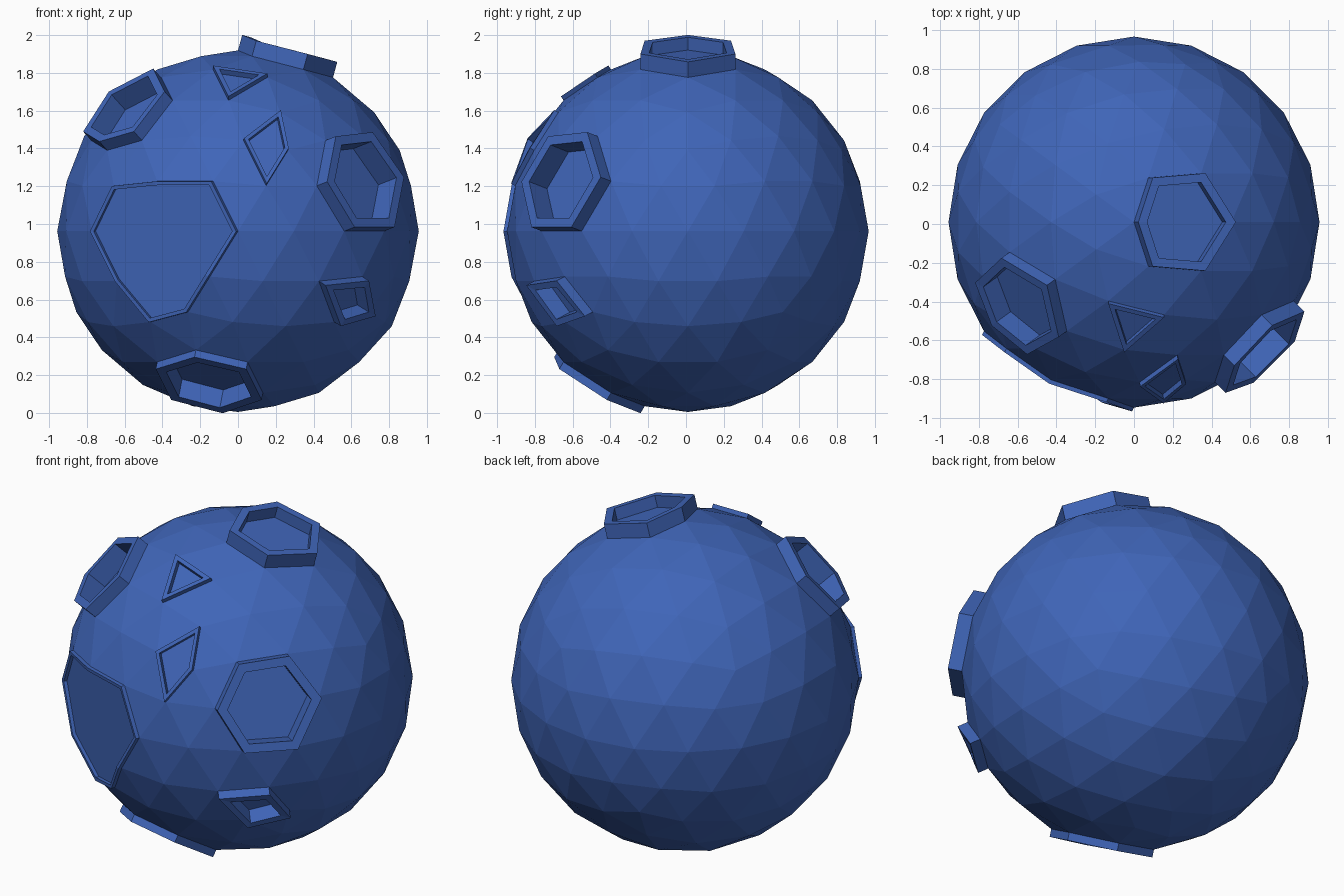
import bpy, bmesh
from mathutils import Vector

if "Cube" in bpy.data.objects:
    bpy.data.objects.remove(bpy.data.objects["Cube"])

R = 0.957
CENTRE = Vector((0, 0.01, 0.962))

# Low-poly ball
bm = bmesh.new()
bmesh.ops.create_icosphere(bm, subdivisions=3, radius=R)


def fan(*points):
    """All faces around the vertices nearest to the given directions."""
    faces = set()
    for p in points:
        d = Vector(p).normalized() * R
        v = min(bm.verts, key=lambda q: (q.co - d).length)
        faces.update(v.link_faces)
    return list(faces)


def nearest(count, p):
    """The faces whose centres are nearest to a direction."""
    d = Vector(p).normalized() * R
    return sorted(bm.faces, key=lambda f: (f.calc_center_median() - d).length)[:count]


# Crater regions: faces, rim height, rim width, pit depth
craters = [
    (fan((0.27, 0, 0.92)), 0.085, 0.045, 0.07),            # top
    (fan((-0.597, -0.434, 0.675)), 0.07, 0.045, 0.12),     # upper left
    (fan((0.64, -0.62, 0.27)), 0.08, 0.05, 0.14),          # right
    (fan((-0.162, -0.5, -0.85)), 0.044, 0.05, 0.11),       # underside
    (fan((-0.28, -0.9, 0), (-0.56, -0.77, 0),
         (-0.40, -0.83, -0.24)), 0.022, 0.02, 0.02),       # large front
    (nearest(1, (-0.01, -0.5, 0.8)), 0.025, 0.024, 0.03),  # triangle
    (nearest(2, (0.15, -0.84, 0.45)), 0.025, 0.02, 0.03),  # diamond
    (nearest(2, (0.55, -0.7, -0.34)), 0.06, 0.035, 0.10),  # lower right
]


def shift(face, distance):
    """Extrude one face along its normal."""
    n = face.normal.copy()
    out = bmesh.ops.extrude_discrete_faces(bm, faces=[face])["faces"][0]
    bmesh.ops.translate(bm, verts=out.verts[:], vec=n * distance)
    out.normal_update()
    return out


for faces, height, width, depth in craters:
    if len(faces) > 1:
        face = bmesh.ops.dissolve_faces(bm, faces=faces, use_verts=False)["region"][0]
    else:
        face = faces[0]
    face.normal_update()
    face = shift(face, height)
    bmesh.ops.inset_individual(bm, faces=[face], thickness=width, use_even_offset=True)
    shift(face, -depth)

bmesh.ops.translate(bm, verts=bm.verts[:], vec=CENTRE)
mesh = bpy.data.meshes.new("cratered_ball")
bm.to_mesh(mesh)
bm.free()
ball = bpy.data.objects.new("cratered_ball", mesh)
bpy.context.collection.objects.link(ball)

# Blue material
blue = bpy.data.materials.new("blue")
blue.diffuse_color = (0.05, 0.13, 0.48, 1)
blue.use_nodes = True
blue.node_tree.nodes["Principled BSDF"].inputs["Base Color"].default_value = blue.diffuse_color
mesh.materials.append(blue)
